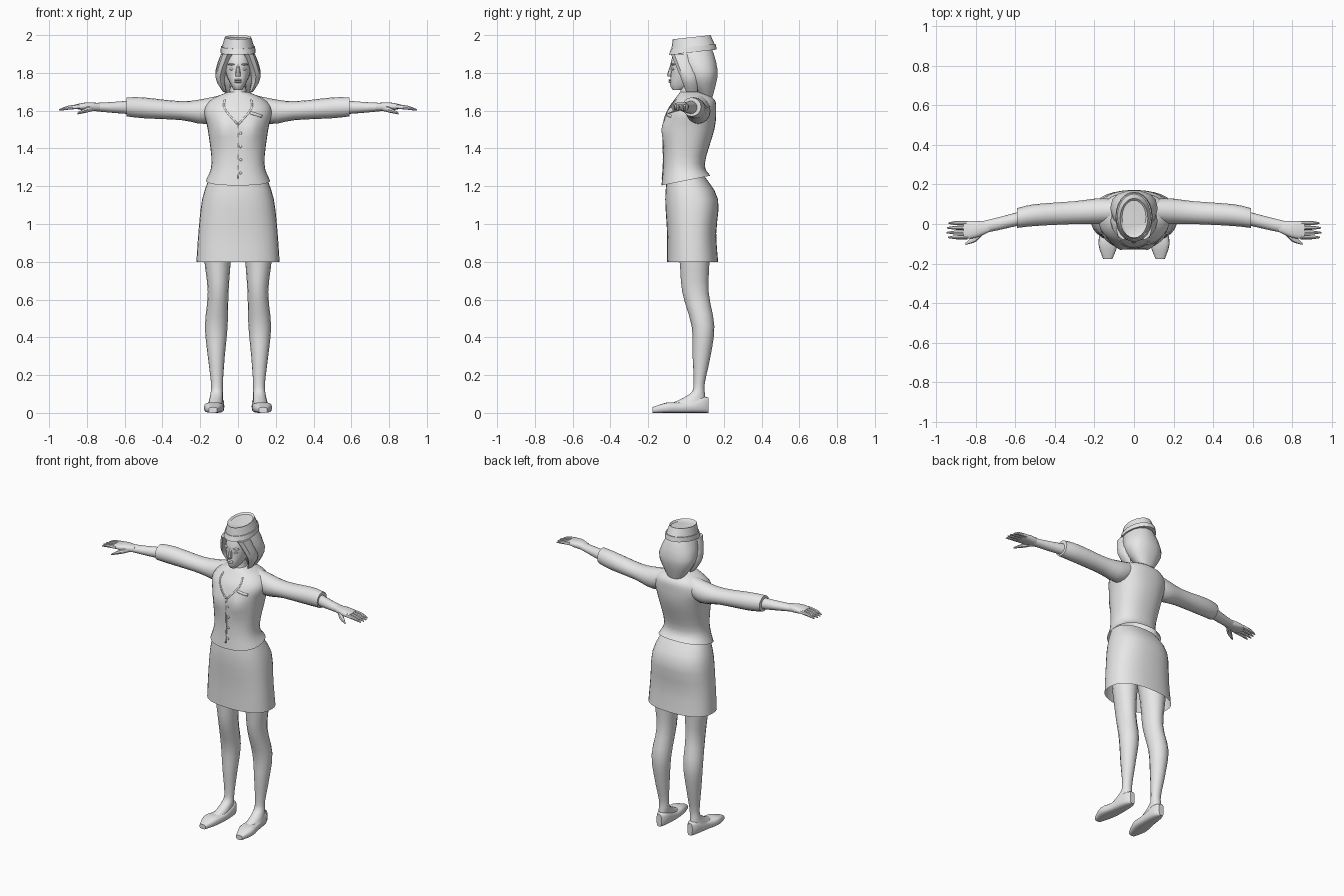
import bpy
import bmesh
import math
from mathutils import Vector
from mathutils.bvhtree import BVHTree

cube = bpy.data.objects.get("Cube")
if cube:
    bpy.data.objects.remove(cube, do_unlink=True)

# Single plain material
COLOUR = (0.8, 0.8, 0.8, 1)
grey = bpy.data.materials.new("plain_grey")
grey.use_nodes = True
grey.diffuse_color = COLOUR
grey.node_tree.nodes["Principled BSDF"].inputs["Base Color"].default_value = COLOUR


def finish(name, bm, mirror=False):
    """Turn a bmesh into a smooth shaded object, optionally mirrored."""
    bmesh.ops.recalc_face_normals(bm, faces=bm.faces)
    mesh = bpy.data.meshes.new(name)
    bm.to_mesh(mesh)
    bm.free()
    mesh.materials.append(grey)
    part = bpy.data.objects.new(name, mesh)
    bpy.context.collection.objects.link(part)
    bpy.ops.object.select_all(action='DESELECT')
    part.select_set(True)
    bpy.context.view_layer.objects.active = part
    bpy.ops.object.shade_smooth_by_angle(angle=math.radians(40))
    if mirror:
        part.modifiers.new("mirror", 'MIRROR')
    return part


def flow(rows, steps):
    """Pass a smooth curve through the rows, with extra rows in between."""
    rows = [Vector(row) for row in rows]
    last = len(rows) - 1
    slopes = [(rows[min(i + 1, last)] - rows[max(i - 1, 0)]) / 2 for i in range(last + 1)]
    result = []
    for i in range(last):
        start, end = rows[i], rows[i + 1]
        for step in range(steps):
            t = step / steps
            ease = t * t * (3 - 2 * t)
            blend = start.lerp(end, ease)
            blend += slopes[i] * t * (1 - t) ** 2 - slopes[i + 1] * t * t * (1 - t)
            result.append(blend)
    return result + [rows[last]]


def loft(name, axis, rows, base=0, sides=16, power=2, steps=3,
         open_start=False, mirror=False, shape=None):
    """Skin rounded sections: position on the axis, then bounds on the two other axes."""
    bm = bmesh.new()
    rings = []
    for place, low_a, high_a, low_b, high_b in flow(rows, steps):
        ring = []
        for i in range(sides):
            turn = math.tau * i / sides
            across, along = [math.copysign(abs(wave) ** (2 / power), wave)
                             for wave in (math.cos(turn), math.sin(turn))]
            a = (low_a + high_a + (high_a - low_a) * across) / 2
            b = (low_b + high_b + (high_b - low_b) * along) / 2
            point = Vector({'x': (place, a, b), 'y': (a, place, b), 'z': (a, b, place)}[axis])
            point.z += base
            if shape:
                shape(point)
            ring.append(bm.verts.new(point))
        rings.append(ring)
    for lower, upper in zip(rings, rings[1:]):
        for i in range(sides):
            bm.faces.new((lower[i - 1], lower[i], upper[i], upper[i - 1]))
    if not open_start:
        bm.faces.new(rings[0])
    bm.faces.new(rings[-1])
    return finish(name, bm, mirror)


def body(name, rows, **options):
    """Loft upwards from rows of height, half width, front and back."""
    rows = [(height, -half, half, front, back) for height, half, front, back in rows]
    return loft(name, 'z', rows, **options)


def ball(name, centre, radii, mirror=False):
    bm = bmesh.new()
    bmesh.ops.create_uvsphere(bm, u_segments=12, v_segments=8, radius=1)
    bmesh.ops.scale(bm, vec=radii, verts=bm.verts)
    bmesh.ops.translate(bm, vec=centre, verts=bm.verts)
    finish(name, bm, mirror)


# Jacket: the bust swells forward and the hem dips to the front
def tailor(point):
    if point.y < 0:
        sideways = (abs(point.x) - .075) / .045
        upward = (point.z - 1.5) / .06
        point.y -= .02 * math.exp(-sideways ** 2 - upward ** 2)
    point.z += .2 * point.y * max(0, 1.3 - point.z) / .07


jacket = body("jacket", [
    (.03, .17, -.13, .13), (.12, .14, -.12, .1), (.3, .16, -.12, .15),
    (.4, .18, -.1, .16), (.46, .14, -.06, .15), (.5, .05, -.03, .09)],
    base=1.2, sides=32, power=2.3, steps=4, open_start=True, shape=tailor)

# Skirt
body("skirt", [(.8, .22, -.1, .17), (.95, .21, -.1, .16), (1.13, .19, -.11, .17),
               (1.25, .15, -.1, .1)], sides=32, power=2.4, open_start=True)

# Neck, head and face
HEAD = 1.7
body("neck", [(-.06, .07, -.05, .09), (0, .045, -.03, .07), (.08, .04, -.03, .07)], base=HEAD)
body("head", [(.01, .02, -.07, -.02), (.04, .04, -.085, .05), (.1, .065, -.08, .1),
              (.16, .07, -.08, .13), (.24, .06, -.05, .1)], base=HEAD, sides=20, power=2.2)
body("nose", [(.08, .01, -.09, -.07), (.09, .014, -.1, -.07), (.15, .006, -.08, -.06)],
     base=HEAD, sides=8, steps=2)
for name, height in (("lower_lip", .052), ("upper_lip", .062)):
    ball(name, (0, -.08, HEAD + height), (.02, .012, .006))
ball("eye", (.03, -.066, HEAD + .12), (.014, .01, .007), mirror=True)
ball("brow", (.032, -.068, HEAD + .145), (.022, .014, .005), mirror=True)

# Hair: back mass and the locks beside the face
body("hair", [(-.03, .05, .08, .14), (.04, .1, .02, .16), (.11, .12, -.01, .17),
              (.2, .09, -.06, .15), (.24, .07, -.06, .13)],
     base=HEAD, sides=14, power=2.3, steps=2)
loft("front_lock", 'z', [(0, .06, .08, 0, .06), (.08, .07, .12, -.03, .06),
                         (.2, .02, .09, -.08, .04)], base=HEAD, sides=8, mirror=True)


# Cap with a band and a sunken crown, leaning forward
def lean(point):
    point.z += .11 * (point.y - .04)


body("cap", [(.22, .09, -.08, .16), (.29, .07, -.07, .13), (.28, .06, -.05, .12)],
     base=HEAD, sides=24, steps=1, shape=lean)
body("cap_band", [(.21, .094, -.09, .163), (.24, .09, -.08, .157), (.24, .08, -.07, .14)],
     base=HEAD, sides=24, steps=1, shape=lean)

# Arms and hands
ARM = 1.6
loft("sleeve", 'x', [
    (.06, .01, .12, -.02, .09), (.17, 0, .13, -.07, .065), (.3, 0, .115, -.05, .05),
    (.5, -.01, .1, -.04, .07), (.59, -.02, .08, -.03, .07)], base=ARM, mirror=True)
loft("forearm", 'x', [
    (.55, 0, .07, -.02, .055), (.68, -.03, .035, -.01, .045), (.78, -.05, .01, 0, .04)],
    base=ARM, mirror=True)
loft("palm", 'x', [
    (.73, -.04, .01, 0, .04), (.8, -.07, .016, 0, .044), (.86, -.075, .013, .01, .033)],
    base=ARM, power=2.6, mirror=True)
for i, name in enumerate(("index", "middle", "ring", "little")):
    y = .024 * i - .067
    tip = .95 - .008 * abs(i - 1.4)
    loft(name + "_finger", 'x', [
        (.84, y - .01, y + .01, .01, .034), (.9, y - .01, y + .01, .005, .026),
        (tip, y - .004, y + .003, 0, .008)], base=ARM, sides=8, mirror=True)
loft("thumb", 'x', [(.76, -.05, -.02, 0, .03), (.8, -.09, -.05, -.01, .02),
                    (.85, -.105, -.095, -.02, -.01)], base=ARM, sides=8, mirror=True)

# Legs, flaring into the instep
loft("leg", 'z', [
    (.04, .08, .16, -.1, .11), (.1, .08, .146, .02, .1), (.16, .08, .143, .04, .1),
    (.3, .07, .16, .035, .13), (.46, .055, .175, .03, .15), (.64, .05, .16, -.02, .12),
    (.82, .036, .18, -.035, .125), (1, .01, .19, -.06, .13)], mirror=True)

# Shoes with flat soles
loft("shoe", 'y', [
    (-.178, .11, .155, 0, .03), (-.1, .08, .18, 0, .055), (-.02, .073, .165, 0, .056),
    (.08, .075, .15, 0, .085), (.12, .095, .13, 0, .08)], power=3.2, mirror=True)

# Jacket trim laid on the cloth
cloth = BVHTree.FromObject(jacket, bpy.context.evaluated_depsgraph_get())


def on_jacket(x, z, lift):
    hit = cloth.ray_cast(Vector((x, -1, z)), Vector((0, 1, 0)))[0]
    return Vector((x, hit.y - lift, z))


def trim(name, points, width, mirror=False):
    bm = bmesh.new()
    line = flow(points, 6)
    pairs = []
    for i, point in enumerate(line):
        ahead = line[min(i + 1, len(line) - 1)] - line[max(i - 1, 0)]
        side = Vector((-ahead.y, ahead.x)).normalized() * width / 2
        pairs.append([bm.verts.new(on_jacket(*edge, .003)) for edge in (point - side, point + side)])
    for (a, b), (c, d) in zip(pairs, pairs[1:]):
        bm.faces.new((a, b, d, c))
    strip = finish(name, bm, mirror)
    strip.modifiers.new("thickness", 'SOLIDIFY').thickness = .005


trim("lapel_edge", [(.07, 1.66), (.07, 1.61), (.004, 1.53)], .008, mirror=True)
trim("front_opening", [(0, 1.53), (0, 1.24)], .006)
trim("pocket_flap", [(.065, 1.59), (.128, 1.57)], .014)
for i in range(4):
    ball("button", on_jacket(.014, 1.27 + .07 * i, 0), (.007, .004, .007))
